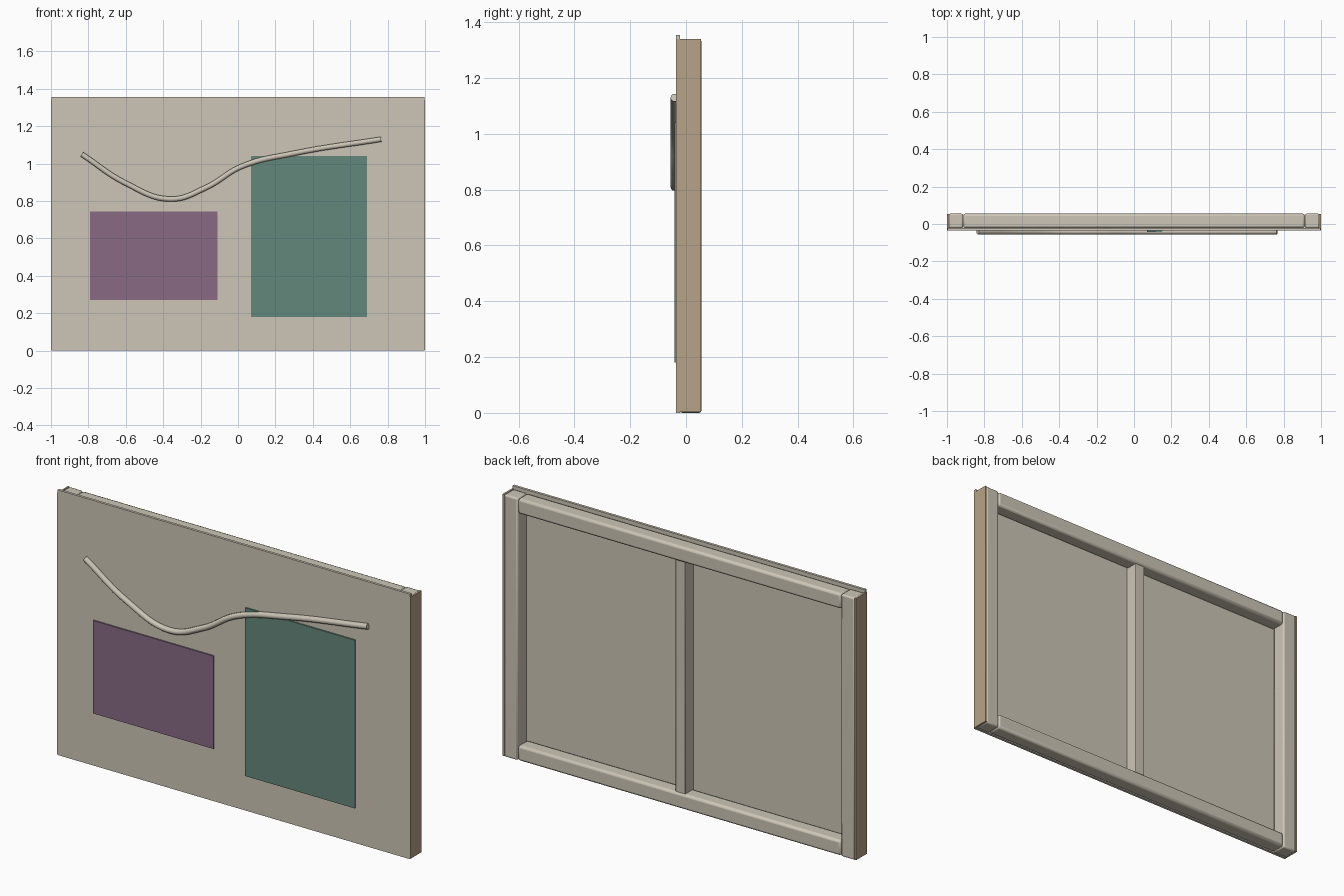
import bpy

if "Cube" in bpy.data.objects:
    bpy.data.objects.remove(bpy.data.objects["Cube"])


def material(name, srgb):
    linear = [((c / 255 + 0.055) / 1.055) ** 2.4 for c in srgb] + [1]
    mat = bpy.data.materials.new(name)
    mat.diffuse_color = linear
    mat.use_nodes = True
    mat.node_tree.nodes["Principled BSDF"].inputs["Base Color"].default_value = linear
    return mat


CANVAS = material("pale canvas", (205, 198, 183))
TAN = material("tan edge", (182, 164, 136))
PURPLE = material("muted purple", (136, 106, 131))
TEAL = material("muted teal", (100, 135, 123))


def box(name, x, y, z, mat, bevel=0.0):
    """Box from (min, max) pairs, with optional rounded edges."""
    spans = (x, y, z)
    bpy.ops.mesh.primitive_cube_add(size=1, location=[sum(s) / 2 for s in spans])
    ob = bpy.context.object
    ob.name = name
    ob.scale = [s[1] - s[0] for s in spans]
    bpy.ops.object.transform_apply(location=False, rotation=False, scale=True)
    ob.data.materials.append(mat)
    if bevel:
        mod = ob.modifiers.new("rounded edges", "BEVEL")
        mod.width = bevel
        mod.segments = 2
        bpy.ops.object.shade_smooth_by_angle()
    return ob


FRONT, BACKING, BACK, TOP = -0.035, -0.022, 0.055, 1.34
BAR = 0.078

# Stretched sheet and its painted blocks
box("canvas_sheet", (-0.997, 0.997), (FRONT, BACKING), (0, 1.355), CANVAS)
box("purple_block", (-0.79, -0.11), (-0.042, FRONT), (0.27, 0.745), PURPLE)
box("teal_block", (0.07, 0.69), (-0.042, FRONT), (0.18, 1.04), TEAL)

# Stretcher frame: stiles with tan side wraps, rails and a centre brace
for side, s in (("left", 1), ("right", -1)):
    def span(a, b):
        return tuple(sorted((a * s, b * s)))
    box(side + "_stile", span(0.992 - BAR, 0.992), (BACKING, BACK), (0, TOP), CANVAS, 0.008)
    box(side + "_wrap", span(0.99, 1.0), (FRONT + 0.001, BACK - 0.001), (0.003, TOP), TAN)
inner = 0.992 - BAR
for name, low in (("bottom_rail", 0.0), ("top_rail", TOP - BAR)):
    box(name, (-inner, inner), (BACKING, BACK), (low, low + BAR), CANVAS, 0.012)
box("centre_brace", (-0.028, 0.028), (BACKING, 0.045), (BAR - 0.01, TOP - BAR + 0.01), CANVAS, 0.003)

# Raised cord sweeping across the front
path = [(-0.835, 1.05), (-0.6, 0.895), (-0.36, 0.81), (-0.17, 0.872),
        (0.02, 0.985), (0.3, 1.055), (0.765, 1.13)]
curve = bpy.data.curves.new("cord", "CURVE")
curve.dimensions = "3D"
curve.bevel_depth = 0.0145
curve.bevel_resolution = 3
curve.use_fill_caps = True
curve.resolution_u = 8
spline = curve.splines.new("BEZIER")
spline.bezier_points.add(len(path) - 1)
for point, (x, z) in zip(spline.bezier_points, path):
    point.co = (x, -0.041, z)
    point.handle_left_type = point.handle_right_type = "AUTO"
curve.materials.append(CANVAS)
cord = bpy.data.objects.new("cord", curve)
bpy.context.collection.objects.link(cord)
